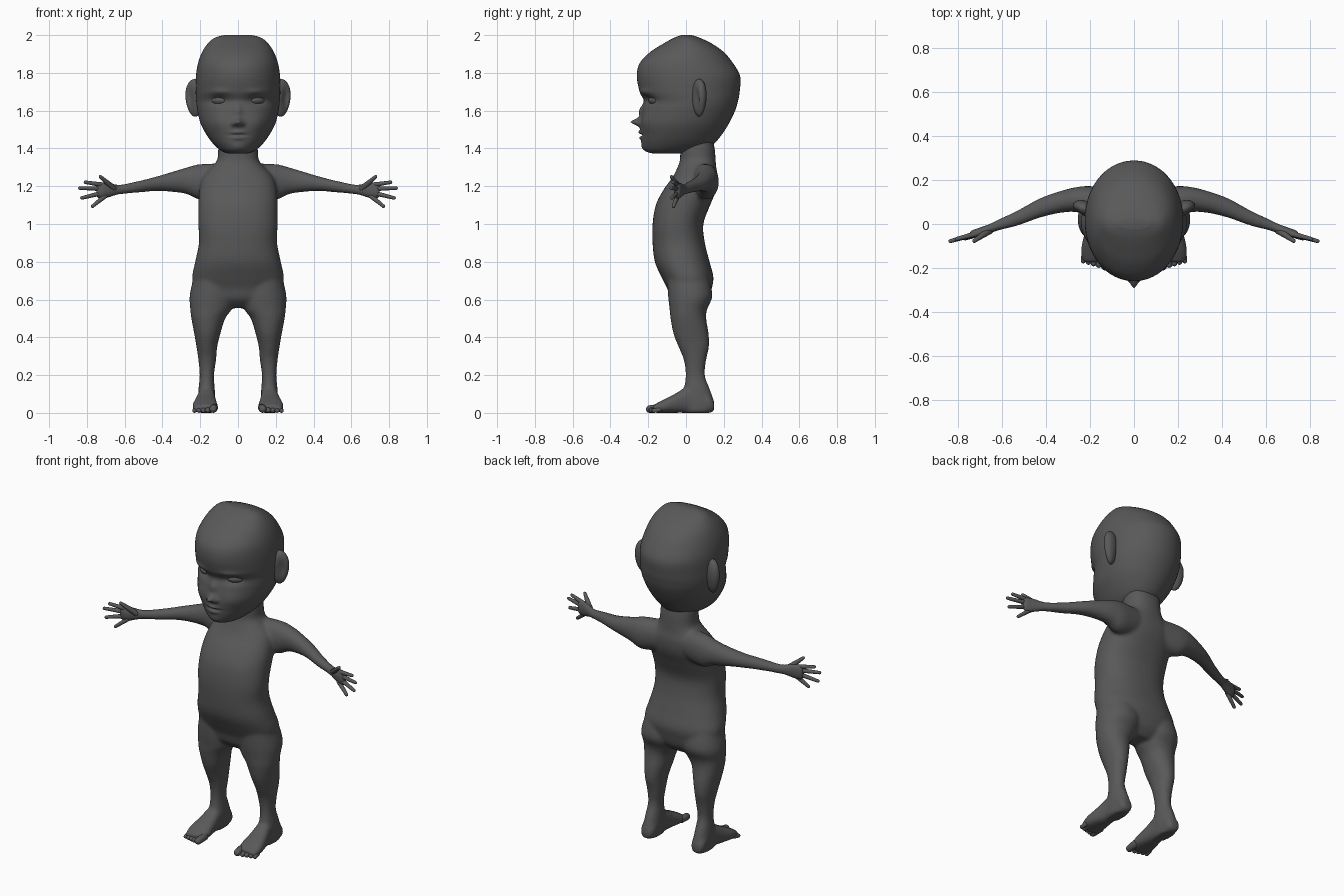
import bpy, bmesh
from math import cos, sin, pi, exp, copysign
from mathutils import Vector

cube = bpy.data.objects.get("Cube")
if cube:
    bpy.data.objects.remove(cube, do_unlink=True)

GREY = (0.1, 0.1, 0.1, 1.0)
skin = bpy.data.materials.new("dark_grey_skin")
skin.use_nodes = True
skin.diffuse_color = GREY
skin.node_tree.nodes["Principled BSDF"].inputs["Base Color"].default_value = GREY
skin.node_tree.nodes["Principled BSDF"].inputs["Roughness"].default_value = 0.7


def finish(bm, name):
    """Turn a bmesh into a smooth shaded object."""
    bmesh.ops.recalc_face_normals(bm, faces=bm.faces[:])
    for f in bm.faces:
        f.smooth = True
    mesh = bpy.data.meshes.new(name)
    bm.to_mesh(mesh)
    bm.free()
    mesh.materials.append(skin)
    obj = bpy.data.objects.new(name, mesh)
    bpy.context.collection.objects.link(obj)
    return obj


def spline(rows, steps):
    """Catmull-Rom interpolation of the section rows."""
    out = []
    for i in range(len(rows) - 1):
        quad = [rows[max(i - 1, 0)], rows[i], rows[i + 1], rows[min(i + 2, len(rows) - 1)]]
        for k in range(steps):
            t = k / steps
            out.append([b + 0.5 * t * (c - a + t * (2*a - 5*b + 4*c - d + t * (3*(b - c) + d - a)))
                        for a, b, c, d in zip(*quad)])
    return out + [list(rows[-1])]


def loft(bm, rows, axis, steps=5, segs=40, power=2.0, side=1):
    """Rows hold the position on the axis, then low and high of the other two axes."""
    others = [i for i in range(3) if i != axis]
    rings = []
    for p, lo1, hi1, lo2, hi2 in spline(rows, steps):
        ring = []
        for k in range(segs):
            c, s = cos(2 * pi * k / segs), sin(2 * pi * k / segs)
            co = Vector()
            co[axis] = p
            co[others[0]] = (lo1 + hi1) / 2 + (hi1 - lo1) / 2 * copysign(abs(c) ** (2 / power), c)
            co[others[1]] = (lo2 + hi2) / 2 + (hi2 - lo2) / 2 * copysign(abs(s) ** (2 / power), s)
            co.x *= side
            ring.append(bm.verts.new(co))
        rings.append(ring)
    for a, b in zip(rings, rings[1:]):
        for k in range(segs):
            n = (k + 1) % segs
            bm.faces.new((a[k], a[n], b[n], b[k]))
    bm.faces.new(rings[0])
    bm.faces.new(rings[-1])


def capsule(bm, start, end, r0, r1, side):
    """Tapered round-ended finger or toe."""
    start, end = Vector(start), Vector(end)
    turn = (end - start).to_track_quat("Z", "Y")
    for v in bmesh.ops.create_uvsphere(bm, u_segments=14, v_segments=10, radius=1)["verts"]:
        tip = v.co.z > -0.001
        v.co = (end if tip else start) + turn @ (v.co * (r1 if tip else r0))
        v.co.x *= side


# Torso with neck
body = bmesh.new()
torso = [(.555, .10, -.03, .08), (.60, .19, -.08, .12), (.66, .232, -.10, .137),
         (.72, .243, -.13, .145), (.80, .227, -.165, .125), (.90, .207, -.177, .10),
         (1.0, .21, -.177, .092), (1.1, .21, -.16, .128), (1.18, .205, -.12, .16),
         (1.25, .185, -.07, .168), (1.30, .14, -.045, .16), (1.34, .11, -.032, .157),
         (1.40, .105, -.03, .152), (1.46, .10, -.02, .14)]
loft(body, [(z, -w, w, f, b) for z, w, f, b in torso], 2, power=2.3)

# Limbs: sections run down the leg, along the foot and out along the arm
leg = [(.72, .02, .235, -.10, .12), (.62, .012, .256, -.095, .14), (.55, .032, .253, -.087, .112),
       (.50, .068, .247, -.082, .107), (.42, .093, .232, -.067, .12), (.35, .11, .22, -.04, .122),
       (.28, .116, .21, -.012, .107), (.20, .127, .203, -.002, .10), (.13, .123, .209, -.012, .125),
       (.07, .12, .212, -.03, .146), (.02, .125, .212, -.02, .148), (0, .13, .205, -.01, .13)]
foot = [(-.175, .12, .232, 0, .04), (-.12, .107, .242, 0, .07), (-.06, .114, .23, 0, .10),
        (0, .12, .215, 0, .135), (.06, .122, .21, 0, .14), (.12, .125, .21, 0, .10),
        (.15, .14, .197, .01, .06)]
arm = [(.08, .02, .16, 1.15, 1.32), (.20, .04, .173, 1.13, 1.317), (.27, .055, .167, 1.158, 1.30),
       (.34, .05, .149, 1.169, 1.279), (.43, .028, .117, 1.174, 1.252), (.53, -.008, .063, 1.166, 1.227),
       (.62, -.031, .02, 1.157, 1.209), (.66, -.045, .0, 1.147, 1.215), (.71, -.064, -.018, 1.132, 1.224),
       (.75, -.064, -.032, 1.135, 1.215)]
for side in (1, -1):
    loft(body, leg, 2, side=side, power=2.1)
    loft(body, foot, 1, side=side, power=2.5)
    loft(body, arm, 0, side=side, power=2.1)
body_obj = finish(body, "body")
fuse = body_obj.modifiers.new("fuse", "REMESH")
fuse.mode = "VOXEL"
fuse.voxel_size = 0.009
fuse.use_smooth_shade = True
soften = body_obj.modifiers.new("soften", "SMOOTH")
soften.factor = 0.5
soften.iterations = 10

# Head, with features pushed forward or back by soft bumps
skull = [(1.372, .045, -.165, -.01), (1.385, .085, -.212, .06), (1.42, .127, -.233, .14),
         (1.47, .165, -.24, .187), (1.53, .197, -.243, .226), (1.60, .215, -.232, .26),
         (1.65, .221, -.222, .275), (1.70, .224, -.245, .284), (1.78, .223, -.26, .287),
         (1.85, .212, -.246, .25), (1.91, .19, -.19, .20), (1.955, .16, -.12, .137),
         (1.985, .125, -.065, .075), (2.0, .075, -.025, .03)]
# x, z, x spread, z spread, amount forward
bumps = [(0, 1.60, .018, .035, .016), (0, 1.54, .02, .018, .05), (0, 1.485, .03, .009, .012),
         (0, 1.471, .04, .005, -.014), (0, 1.455, .028, .009, .009), (0, 1.405, .04, .02, .006)]
for side in (1, -1):
    bumps += [(side * .026, 1.53, .011, .012, .016), (side * .10, 1.655, .042, .022, -.02),
              (side * .10, 1.70, .05, .014, .009), (side * .11, 1.54, .045, .045, .008)]
head = bmesh.new()
loft(head, [(z, -w, w, f, b) for z, w, f, b in skull], 2, steps=8, segs=128, power=2.05)
for v in head.verts:
    if v.co.y < -0.02:
        x, z = v.co.x, v.co.z
        v.co.y -= sum(a * exp(-((x - cx) / sx) ** 2 - ((z - cz) / sz) ** 2)
                      for cx, cz, sx, sz, a in bumps)
finish(head, "head")

fingers = [((.66, -.03, 1.19), (.728, -.077, 1.25)), ((.715, -.044, 1.207), (.808, -.068, 1.221)),
           ((.72, -.045, 1.187), (.837, -.078, 1.19)), ((.715, -.045, 1.165), (.827, -.075, 1.138)),
           ((.705, -.045, 1.147), (.77, -.066, 1.094))]

for side, word in ((1, "left"), (-1, "right")):
    # Eyes
    eye = bmesh.new()
    for v in bmesh.ops.create_uvsphere(eye, u_segments=32, v_segments=20, radius=1)["verts"]:
        v.co = Vector((side * (.10 + .044 * v.co.x), -.166 + .03 * v.co.y + .016 * v.co.x, 1.655 + .024 * v.co.z))
    finish(eye, word + "_eye")

    # Ears with a hollow in the front face
    ear = bmesh.new()
    for v in bmesh.ops.create_uvsphere(ear, u_segments=36, v_segments=24, radius=1)["verts"]:
        x, y, z = v.co
        hollow = .022 * exp(-((x - .5) / .35) ** 2 - (z / .55) ** 2) if y < 0 else 0
        grow = 1 + .15 * z
        v.co = Vector((side * (.226 + .052 * x * grow), .07 + .037 * y * grow + .012 * x + hollow,
                       1.668 + .1 * z))
    finish(ear, word + "_ear")

    # Thumb and fingers
    hand = bmesh.new()
    for i, (a, b) in enumerate(fingers):
        capsule(hand, a, b, .019 if i == 0 else .014, .009, side)
    finish(hand, word + "_fingers")

    # Toes, shrinking outward from the big toe
    toes = bmesh.new()
    for i in range(5):
        r = .02 if i == 0 else .0145 - .0008 * i
        x = .128 if i == 0 else .134 + .0235 * i
        capsule(toes, (x, -.14, r + .006), (x + .003, -.192 + .006 * i, r), r * 1.15, r, side)
    finish(toes, word + "_toes")
